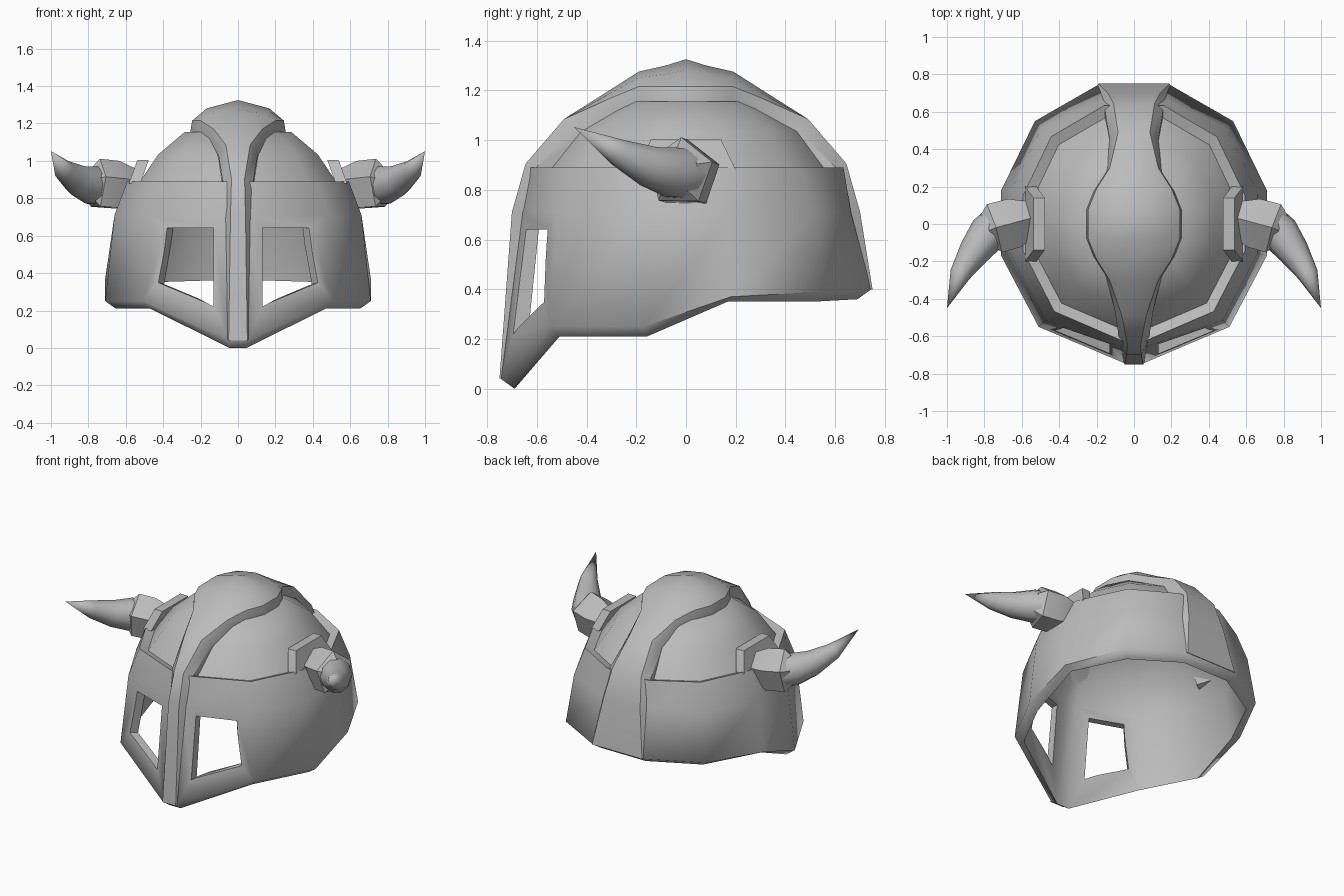
import bpy, bmesh, math
from mathutils import Vector

if "Cube" in bpy.data.objects:
    bpy.data.objects.remove(bpy.data.objects["Cube"])

steel = bpy.data.materials.new("grey steel")
steel.use_nodes = True
GREY = (0.5, 0.5, 0.5, 1)
steel.diffuse_color = GREY
steel.node_tree.nodes["Principled BSDF"].inputs["Base Color"].default_value = GREY


def loft(name, rings):
    """Skin a list of closed rings and cap both ends."""
    bm = bmesh.new()
    loops = [[bm.verts.new(p) for p in ring] for ring in rings]
    n = len(loops[0])
    for a, b in zip(loops, loops[1:]):
        for i in range(n):
            j = (i + 1) % n
            bm.faces.new((a[i], a[j], b[j], b[i]))
    bm.faces.new(loops[0])
    bm.faces.new(loops[-1])
    bmesh.ops.remove_doubles(bm, verts=bm.verts, dist=0.0005)
    bmesh.ops.recalc_face_normals(bm, faces=bm.faces)
    mesh = bpy.data.meshes.new(name)
    bm.to_mesh(mesh)
    bm.free()
    mesh.materials.append(steel)
    obj = bpy.data.objects.new(name, mesh)
    bpy.context.collection.objects.link(obj)
    return obj


def add_modifier(obj, kind, **settings):
    """Add a modifier and apply it."""
    mod = obj.modifiers.new(kind, kind)
    for key, value in settings.items():
        setattr(mod, key, value)
    activate(obj)
    bpy.ops.object.modifier_apply(modifier=mod.name)


def activate(obj):
    bpy.ops.object.select_all(action='DESELECT')
    obj.select_set(True)
    bpy.context.view_layer.objects.active = obj


def smooth(obj, degrees):
    activate(obj)
    bpy.ops.object.shade_smooth_by_angle(angle=math.radians(degrees))


def both_sides(half):
    """Close a half ring by reflecting it across x = 0."""
    return half + [(-x, y, z) for x, y, z in reversed(half)]


def tube(name, stations, sides, turn=0):
    """Round section swept through (point, radius) stations."""
    points = [Vector(p) for p, r in stations]
    rings = []
    for k, (p, r) in enumerate(stations):
        ahead = points[min(k + 1, len(points) - 1)]
        behind = points[max(k - 1, 0)]
        frame = (ahead - behind).to_track_quat('Z', 'Y')
        angles = [turn + math.tau * i / sides for i in range(sides)]
        rings.append([points[k] + frame @ Vector((r * math.cos(a), r * math.sin(a), 0))
                      for a in angles])
    return loft(name, rings)


# Helmet shell: columns run front to back, with a recessed dome above the rim
columns = [(.05, -.745), (.51, -.55), (.71, -.17), (.71, .18), (.53, .55), (.19, .745)]
outer_hem = [.04, .25, .25, .37, .39, .40]
inner_hem = [0, .21, .21, .35, .35, .36]


def ring(sx, sy, heights, ends=None):
    """Scaled outline; ends scales the two columns under the crest on their own."""
    if not isinstance(heights, list):
        heights = [heights] * len(columns)
    depths = [ends or sy] + [sy] * (len(columns) - 2) + [ends or sy]
    return both_sides([(x * sx, y * d, z) for (x, y), d, z in zip(columns, depths, heights)])


lining = [ring(.33, .25, 1.12), ring(.55, .56, 1.02), ring(.72, .74, .88),
          ring(.85, .86, .7, .83), ring(.92, .925, inner_hem)]
outside = [ring(1, 1, outer_hem), ring(.93, .935, .71, .89), ring(.835, .85, .89),
           ring(.76, .77, .868), ring(.6, .61, 1.035), ring(.4, .36, 1.155)]
shell = loft("helmet_shell", lining + outside)

# Eye openings, with the outer side slanting inwards
eye = loft("eye_cutter", [
    [(.13, -.75, .22), (.55, -.75, .38), (.53, -.75, .64), (.13, -.75, .64)],
    [(.13, -.4, .22), (.31, -.4, .32), (.26, -.4, .64), (.13, -.4, .64)]])
eye.hide_render = True
add_modifier(eye, 'MIRROR')
add_modifier(shell, 'BOOLEAN', object=eye, operation='DIFFERENCE', solver='EXACT')
bpy.data.objects.remove(eye)
smooth(shell, 70)

# Crest: y, centre height, edge height, half width, wall flare, wall foot, buried root
crest_path = [
    (-.75, .04, .04, .05, .005, .99, .98), (-.70, .71, .71, .04, .03, .93, .9),
    (-.645, .905, .905, .035, .045, .945, .87), (-.49, 1.085, 1.085, .065, .04, .92, .87),
    (-.3, 1.205, 1.17, .13, .02, .92, .87), (-.19, 1.275, 1.215, .2, .015, .92, .87),
    (-.08, 1.3, 1.215, .245, .01, .92, .87), (0, 1.325, 1.215, .245, .01, .92, .87),
    (.08, 1.3, 1.215, .245, .01, .92, .87), (.19, 1.275, 1.215, .2, .015, .92, .87),
    (.3, 1.205, 1.17, .13, .02, .92, .87), (.49, 1.085, 1.085, .085, .045, .92, .87),
    (.645, .905, .905, .11, .045, .945, .87), (.70, .71, .71, .14, .035, .93, .9),
    (.75, .40, .40, .19, .005, .99, .98)]
sections = []
for y, top, edge, w, flare, foot, root in crest_path:
    wall = [(w + flare, y * depth, .5 + (edge - .5) * depth) for depth in (foot, root)]
    sections.append(both_sides([
        (0, y, top), (w * .68, y, edge + (top - edge) * .6), (w, y, edge)] + wall))
crest = loft("crest", sections)
smooth(crest, 30)

# Raised plates behind the horns
plate_profile = [(-.2, .88), (-.14, 1.005), (.14, 1.005), (.2, .88)]
plate = loft("horn_plates", [
    [(inset - (z - .88) * .36, y, z) for y, z in plate_profile] for inset in (.522, .583)])
add_modifier(plate, 'MIRROR')
smooth(plate, 20)

# Faceted collars and curved horns
collar = tube("horn_collars", [((.55, .03, .86), .1), ((.64, .005, .86), .14),
                               ((.75, -.025, .87), .142), ((.785, -.04, .875), .1)], 5, .3)
horns = tube("horns", [((.72, .01, .86), .1), ((.78, -.05, .87), .105),
                       ((.855, -.15, .895), .084), ((.93, -.27, .95), .056),
                       ((1, -.45, 1.052), .0001)], 10)
for part, angle in ((collar, 40), (horns, 60)):
    add_modifier(part, 'MIRROR')
    smooth(part, angle)
